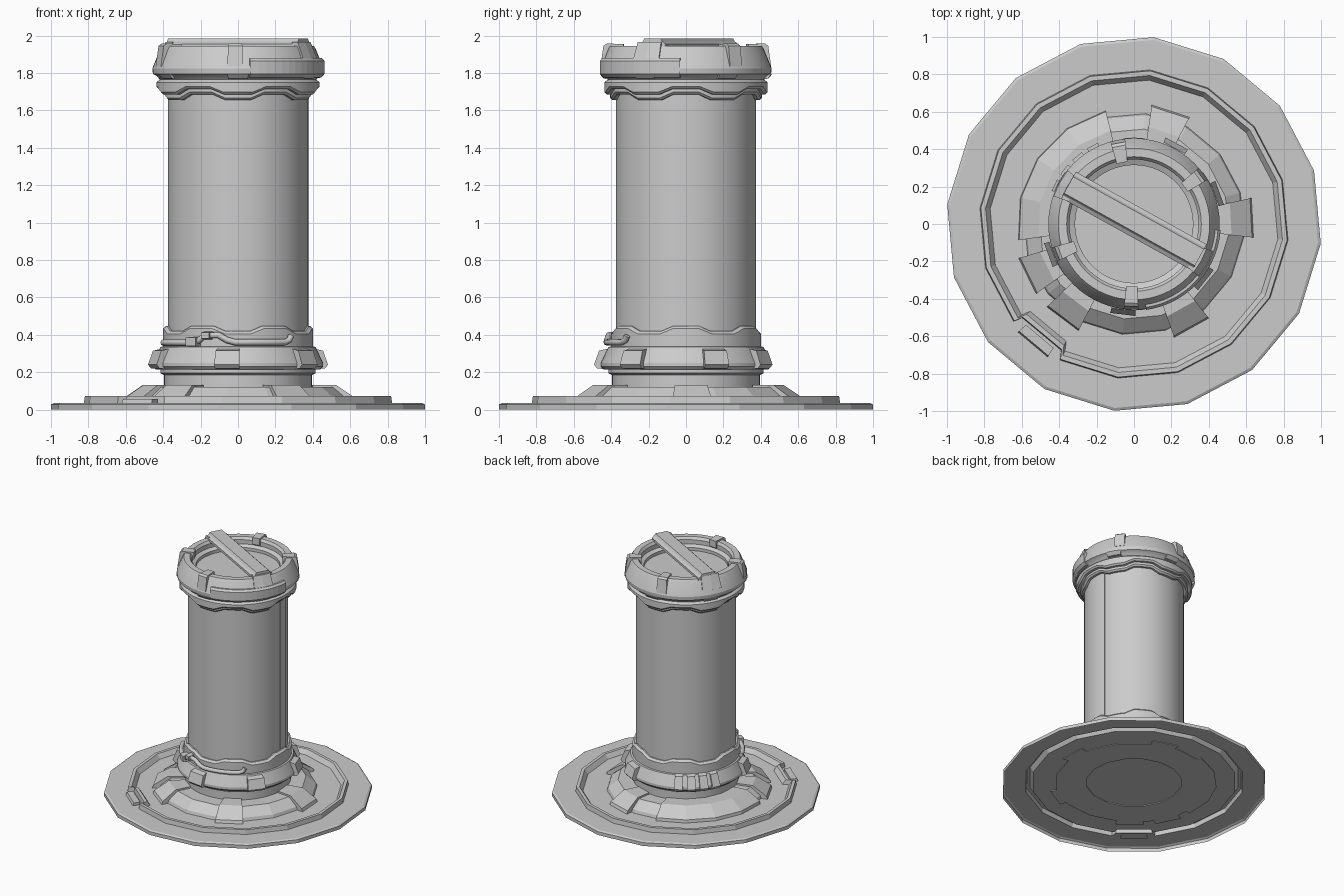
import bpy, bmesh
from math import sin, cos, radians

if "Cube" in bpy.data.objects:
    bpy.data.objects.remove(bpy.data.objects["Cube"])


def steps(a0, a1, n):
    return [a0 + (a1 - a0) * i / n for i in range(n + 1)]


def sweep(name, prof, angles, full=False, loop=True, smooth=None):
    """Sweep an (r, z) profile, or a function of the angle giving one, about z."""
    bm = bmesh.new()
    rows = []
    for a in angles:
        p = prof(a) if callable(prof) else prof
        rows.append([bm.verts.new((r * cos(radians(a)), r * sin(radians(a)), z)) for r, z in p])
    n, m = len(rows), len(rows[0])
    for i in range(n if full else n - 1):
        for j in range(m if loop else m - 1):
            a, b, k = rows[i], rows[(i + 1) % n], (j + 1) % m
            bm.faces.new((a[j], b[j], b[k], a[k]))
    if loop and not full:
        bm.faces.new(rows[0])
        bm.faces.new(rows[-1])
    bmesh.ops.remove_doubles(bm, verts=bm.verts, dist=1e-5)
    bmesh.ops.recalc_face_normals(bm, faces=bm.faces)
    me = bpy.data.meshes.new(name)
    bm.to_mesh(me)
    bm.free()
    ob = bpy.data.objects.new(name, me)
    bpy.context.collection.objects.link(ob)
    if smooth:
        bpy.ops.object.select_all(action='DESELECT')
        ob.select_set(True)
        bpy.context.view_layer.objects.active = ob
        bpy.ops.object.shade_smooth_by_angle(angle=radians(smooth))
    return ob


def ring(name, prof, n=64, loop=True):
    return sweep(name, prof, steps(0, 360, n)[:-1], True, loop, 25)


def wedge(name, prof, mid, half, n=1):
    return sweep(name, prof, steps(mid - half, mid + half, n))


def prism(name, section, length, yaw, loc):
    """Extrude a (side, z) section along a horizontal axis."""
    bm = bmesh.new()
    ends = [[bm.verts.new((s * length / 2, y, z)) for y, z in section] for s in (-1, 1)]
    m = len(section)
    for j in range(m):
        k = (j + 1) % m
        bm.faces.new((ends[0][j], ends[0][k], ends[1][k], ends[1][j]))
    bm.faces.new(ends[0])
    bm.faces.new(ends[1])
    bmesh.ops.recalc_face_normals(bm, faces=bm.faces)
    me = bpy.data.meshes.new(name)
    bm.to_mesh(me)
    bm.free()
    ob = bpy.data.objects.new(name, me)
    ob.location, ob.rotation_euler = loc, (0, 0, radians(yaw))
    bpy.context.collection.objects.link(ob)


def wave(a, low):
    """Stepped wave with six periods, 0 near the low angle and 1 between."""
    d = abs((a - low + 30) % 60 - 30)
    return min(1, max(0, (d - 10) / 10))


# Sixteen-sided base shell, open below, with a raised rim jogged at one notch
def base_profile(a):
    d = (a + 6) % 22.5 - 11.25
    k = 1.004 * cos(radians(11.25)) / cos(radians(d))
    s = 0.045 if 219.5 < a < 240.5 else 0
    return [(r * k, z) for r, z in
            [(1, 0), (1, 0.028), (0.985, 0.036), (0.825 - s, 0.036), (0.82 - s, 0.073),
             (0.795 - s, 0.073), (0.77 - s, 0.036), (0, 0.036)]]


base_angles = sorted([-6 + 22.5 * i for i in range(16)] + [218, 220, 240, 242])
sweep("base_plate", base_profile, base_angles, True, False)
wedge("base_notch_latch", [(0.79, 0.03), (0.79, 0.058), (0.84, 0.058), (0.85, 0.03)], 230, 7)

# Low conical skirt with raised pads and one long raised arc
sweep("skirt", [(0.36, 0.03), (0.595, 0.03), (0.585, 0.06), (0.51, 0.12), (0.36, 0.12)],
      [-6 + 22.5 * i for i in range(16)], True)
pad = [(0.40, 0.03), (0.645, 0.03), (0.635, 0.06), (0.525, 0.133), (0.40, 0.133)]
for mid in (72, 3, 206, 233, 299):
    wedge("skirt_pad", pad, mid, 9.5)
wedge("skirt_arc", [(0.40, 0.03), (0.625, 0.03), (0.62, 0.06), (0.515, 0.131), (0.40, 0.131)],
      146, 42, 4)

# Neck and column
ring("neck", [(0.36, 0.11), (0.395, 0.11), (0.395, 0.185), (0.415, 0.195), (0.415, 0.225), (0.36, 0.225)])
ring("column", [(0, 0.13), (0.375, 0.13), (0.375, 1.76), (0, 1.76)], loop=False)
wedge("column_seam", [(0.36, 0.43), (0.379, 0.43), (0.379, 1.67), (0.36, 1.67)], 8, 6, 4)

# Lower collar: sloped skirt and wavy upper cuff
ring("collar_skirt", [(0.37, 0.215), (0.44, 0.215), (0.455, 0.23), (0.455, 0.25), (0.415, 0.335),
                      (0.37, 0.345)])


def cuff(a):
    w = 0.028 * (1 - wave(a, 0))
    return [(0.36, 0.30), (0.402, 0.30), (0.402, 0.405 + w), (0.385, 0.42 + w), (0.36, 0.42 + w)]


fine = steps(0, 360, 72)[:-1]
sweep("collar_cuff", cuff, fine, True, True, 25)
block = [(0.40, 0.215), (0.475, 0.22), (0.492, 0.24), (0.465, 0.315), (0.40, 0.33)]
for mid in (263, 322, 20, 62, 200):
    wedge("collar_block", block, mid, 8)
for mid in (118, 130, 142, 154):
    wedge("collar_fin", [(0.40, 0.215), (0.465, 0.22), (0.475, 0.24), (0.435, 0.33), (0.40, 0.34)], mid, 4)

# Pipe with valve along the front of the collar
path = ([(a, 0.358) for a in steps(200, 236, 5)] + [(241, 0.372), (245, 0.398), (256, 0.398), (262, 0.372)]
        + [(a, 0.36) for a in steps(268, 306, 5)] + [(310, 0.37), (312, 0.395)])
cu = bpy.data.curves.new("pipe", 'CURVE')
cu.dimensions, cu.bevel_depth, cu.bevel_resolution, cu.use_fill_caps = '3D', 0.017, 2, True
sp = cu.splines.new('POLY')
sp.points.add(len(path) - 1)
for pt, (a, z) in zip(sp.points, path):
    pt.co = (0.425 * cos(radians(a)), 0.425 * sin(radians(a)), z, 1)
bpy.context.collection.objects.link(bpy.data.objects.new("pipe", cu))
wedge("pipe_valve", [(0.39, 0.335), (0.455, 0.34), (0.455, 0.385), (0.39, 0.39)], 236, 4)
wedge("pipe_clip", [(0.39, 0.375), (0.45, 0.38), (0.45, 0.412), (0.39, 0.42)], 247, 3)


# Two stepped wavy bands under the head
def band(r, z0, z1):
    def prof(a):
        z = z0 + 0.03 * wave(a, 270)
        return [(0.36, z), (r - 0.012, z), (r, z + 0.012), (r, z1 - 0.015), (r - 0.02, z1), (0.36, z1)]
    return prof


sweep("lower_band", band(0.405, 1.655, 1.73), fine, True, True, 25)
sweep("upper_band", band(0.437, 1.685, 1.765), fine, True, True, 25)

# Head with recessed top
ring("head", [(0.36, 1.75), (0.41, 1.755), (0.435, 1.785), (0.455, 1.795), (0.458, 1.825), (0.415, 1.93),
              (0.405, 1.945), (0.36, 1.945), (0.345, 1.925), (0.345, 1.89), (0.315, 1.875),
              (0.315, 1.85), (0, 1.85)], loop=False)
wedge("head_guard", [(0.40, 1.77), (0.445, 1.775), (0.464, 1.795), (0.464, 1.865), (0.45, 1.88), (0.40, 1.88)],
      317, 39, 14)
for i in range(6):
    wedge("head_tab", [(0.40, 1.765), (0.44, 1.77), (0.462, 1.795), (0.40, 1.80)], 30 + 60 * i, 7, 2)

# Clamps over the rim
for mid in (36, 101, 201, 268):
    wedge("rim_clamp", [(0.335, 1.90), (0.335, 1.955), (0.425, 1.957), (0.442, 1.945), (0.458, 1.835),
                        (0.40, 1.83)], mid, 5)

# Diagonal bar with side rails and end feet
prism("top_bar", [(-0.08, 1.935), (-0.08, 1.955), (-0.06, 1.968), (-0.05, 1.985), (0.05, 1.985),
                  (0.06, 1.968), (0.08, 1.955), (0.08, 1.935)], 0.80, -29, (0, 0.015, 0))
for mid in (-29, 151):
    wedge("bar_foot", [(0.37, 1.90), (0.37, 1.965), (0.41, 1.965), (0.455, 1.86), (0.42, 1.85)], mid, 10, 2)
